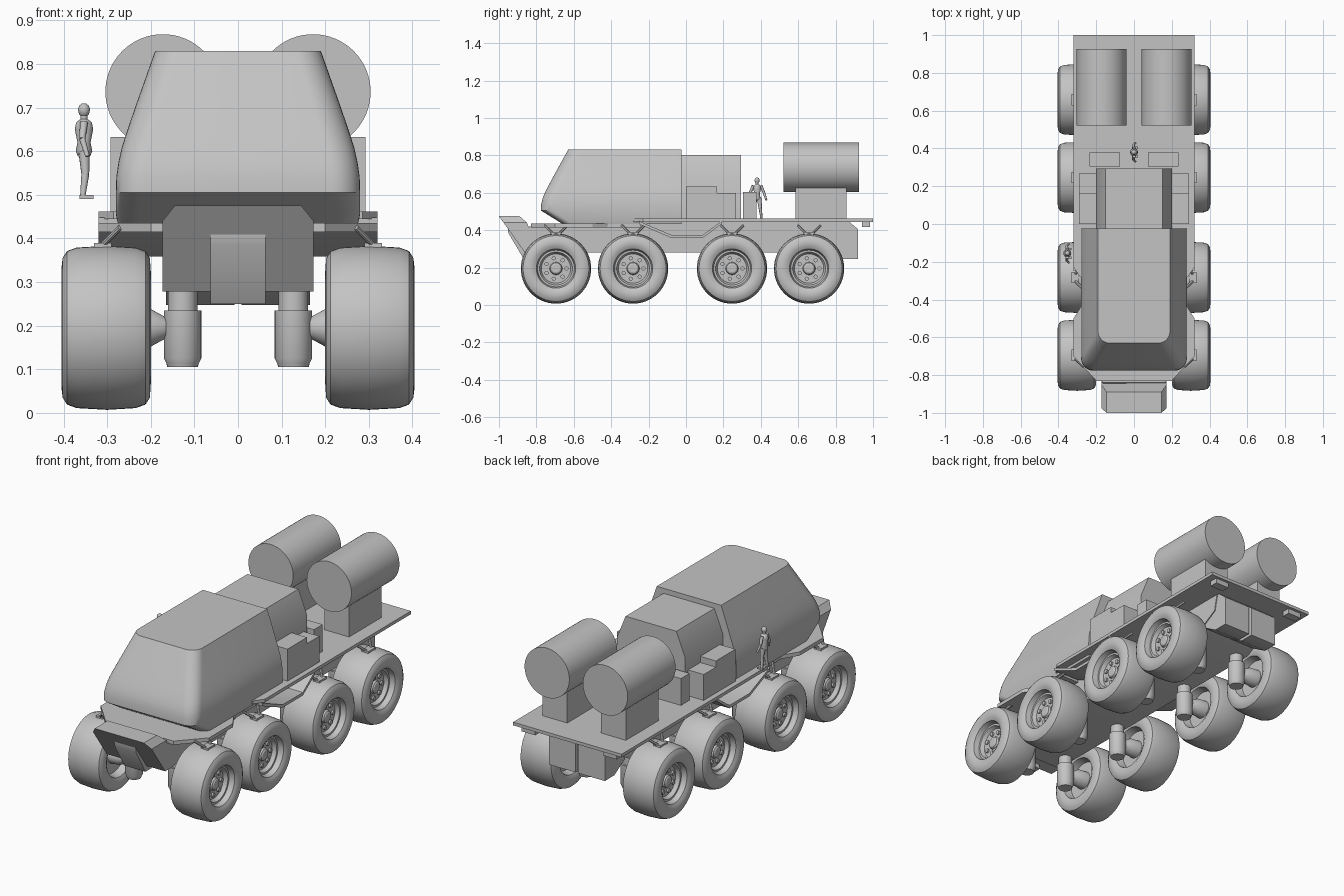
import bpy, bmesh, math
from mathutils import Vector

cube = bpy.data.objects.get("Cube")
if cube:
    bpy.data.objects.remove(cube, do_unlink=True)

GREY = (0.55, 0.55, 0.55, 1)
mat = bpy.data.materials.new("plain grey")
mat.use_nodes = True
mat.diffuse_color = GREY
mat.node_tree.nodes["Principled BSDF"].inputs["Base Color"].default_value = GREY

SIDES = (-1, 1)
WHEEL_Y = (-0.695, -0.283, 0.246, 0.658)
WHEEL_Z = 0.195


def finish(name, bm, angle=32):
    bmesh.ops.recalc_face_normals(bm, faces=bm.faces)
    mesh = bpy.data.meshes.new(name)
    bm.to_mesh(mesh)
    bm.free()
    mesh.materials.append(mat)
    mesh.shade_smooth()
    mesh.set_sharp_from_angle(angle=math.radians(angle))
    ob = bpy.data.objects.new(name, mesh)
    bpy.context.collection.objects.link(ob)
    return ob


def loft(bm, rings):
    """Join matching rings of points and cap both ends."""
    loops = [[bm.verts.new(p) for p in ring] for ring in rings]
    n = len(loops[0])
    for a, b in zip(loops, loops[1:]):
        for i in range(n):
            j = (i + 1) % n
            bm.faces.new((a[i], a[j], b[j], b[i]))
    bm.faces.new(loops[0])
    bm.faces.new(loops[-1])


def box(bm, x, y, z):
    loft(bm, [[(x[0], y[0], h), (x[1], y[0], h), (x[1], y[1], h), (x[0], y[1], h)] for h in z])


def side_prism(bm, profile, x0, x1):
    """Extrude a (y, z) outline across x."""
    loft(bm, [[(x, y, z) for y, z in profile] for x in (x0, x1)])


def plan_prism(bm, half, z0, z1):
    """Extrude a plan outline, given for one side, up z."""
    full = half + [(-x, y) for x, y in reversed(half)]
    loft(bm, [[(x, y, z) for x, y in full] for z in (z0, z1)])


def lathe(bm, profile, origin, axis, seg=32):
    """Revolve (height, radius) points around an axis."""
    q = Vector((0, 0, 1)).rotation_difference(Vector(axis))
    turns = [2 * math.pi * i / seg for i in range(seg)]
    loft(bm, [[Vector(origin) + q @ Vector((r * math.cos(t), r * math.sin(t), h)) for t in turns]
              for h, r in profile])


def tube(bm, p, q, r0, r1=None, seg=12):
    d = Vector(q) - Vector(p)
    lathe(bm, [(0, r0), (d.length, r0 if r1 is None else r1)], p, d.normalized(), seg)


# Wheels: tyre, dished rim, inner hub and bolts in one revolved shape
WHEEL = [(.36, .022), (.355, .03), (.345, .034), (.345, .078), (.365, .088), (.365, .098),
         (.393, .105), (.4, .118), (.405, .135), (.402, .16), (.392, .176), (.37, .184),
         (.3, .188), (.235, .184), (.212, .176), (.202, .16), (.2, .13), (.21, .11),
         (.25, .1), (.25, .047), (.2, .043), (.165, .024)]
for s in SIDES:
    for i, y in enumerate(WHEEL_Y):
        label = ("right" if s < 0 else "left") + "_" + str(i + 1)
        bm = bmesh.new()
        lathe(bm, WHEEL, (0, y, WHEEL_Z), (s, 0, 0), 56)
        for k in range(7):
            t = 2 * math.pi * k / 7
            by, bz = y + .056 * math.cos(t), WHEEL_Z + .056 * math.sin(t)
            tube(bm, (s * .34, by, bz), (s * .354, by, bz), .011)
        finish("wheel_" + label, bm)

        # Vertical suspension strut beside each wheel
        bm = bmesh.new()
        lathe(bm, [(.105, .035), (.113, .037), (.125, .043), (.235, .043), (.235, .034), (.3, .034)],
              (s * .127, y, 0), (0, 0, 1))
        finish("suspension_" + label, bm)

        # Small bracket and stays above the tyre
        bm = bmesh.new()
        box(bm, (s * .29, s * .33), (y - .03, y + .03), (.375, .39))
        for d in SIDES:
            tube(bm, (s * .31, y + d * .02, .385), (s * .27, y + d * .06, .425), .007, seg=8)
        finish("wheel_bracket_" + label, bm)

# Chassis hull
bm = bmesh.new()
side_prism(bm, [(-.86, .28), (.7, .28), (.84, .36), (.86, .45), (-.2, .45), (-.28, .42), (-.84, .42)], -.17, .17)
finish("chassis_hull", bm)

# Front and rear decks
bm = bmesh.new()
plan_prism(bm, [(.2, -.83), (.32, -.7), (.32, -.5), (.27, -.42), (.27, -.24)], .415, .435)
finish("front_deck", bm)
bm = bmesh.new()
plan_prism(bm, [(.285, -.28), (.32, -.23), (.32, 1)], .445, .462)
finish("rear_deck", bm)

# Bent side trays between the middle wheels
for s in SIDES:
    bm = bmesh.new()
    upper = [(-.25, .448), (-.08, .375), (.09, .375), (.19, .448)]
    lower = [(y, z - .016) for y, z in reversed(upper)]
    side_prism(bm, upper + lower, s * .17, s * .32)
    finish("side_tray", bm)

# Rear boxes and lamps under the deck
for s in SIDES:
    bm = bmesh.new()
    side_prism(bm, [(.75, .3), (.84, .247), (.92, .247), (.92, .405), (.87, .447), (.75, .447)], s * .008, s * .165)
    finish("rear_box", bm)
    bm = bmesh.new()
    box(bm, (s * .2, s * .28), (.94, .985), (.418, .446))
    finish("rear_lamp", bm)

# Front bumper wedge with centre panel
bm = bmesh.new()
edge = [(.145, .475, -1, -.89), (.173, .44, -.975, -.85), (.173, .278, -.86, -.79)]
rings = []
for face in (2, 3):
    half = [(e[0], e[face], e[1]) for e in edge]
    rings.append(half + [(-x, y, z) for x, y, z in reversed(half)])
loft(bm, rings)
finish("front_bumper", bm, 15)
bm = bmesh.new()
side_prism(bm, [(-.953, .41), (-.95, .385), (-.87, .25), (-.82, .25), (-.85, .41)], -.063, .063)
finish("bumper_panel", bm)

# Cab: stacked outlines with rounded front corners
def cab_outline(z, front, half, radius):
    arc = [math.pi / 2 * i / 8 for i in range(9)]
    side = [(half - radius + radius * math.sin(a), front + radius - radius * math.cos(a)) for a in arc]
    side.append((half, -.025))
    return [(x, y, z) for x, y in side] + [(-x, y, z) for x, y in reversed(side)]

bm = bmesh.new()
loft(bm, [cab_outline(*row) for row in (
    (.433, -.66, .275, .05), (.455, -.695, .28, .055), (.505, -.776, .28, .065), (.54, -.774, .279, .065),
    (.575, -.765, .274, .065), (.61, -.75, .266, .065), (.65, -.729, .253, .065), (.7, -.702, .236, .065),
    (.83, -.63, .19, .06))])
finish("cab", bm, 28)

# Rear cabin with sloping shoulders
bm = bmesh.new()
shape = [(.2, .45), (.2, .68), (.15, .803)]
shape += [(-x, z) for x, z in reversed(shape)]
loft(bm, [[(x, y, z) for x, z in shape] for y in (-.03, .295)])
finish("rear_cabin", bm)

# Storage boxes, tank stands and tanks
for s in SIDES:
    for x0, x1, y0, y1, top in ((.19, .292, 0, .165, .633), (.19, .292, .165, .268, .6), (.075, .235, .305, .378, .605)):
        bm = bmesh.new()
        box(bm, (s * x0, s * x1), (y0, y1), (.45, top))
        finish("storage_box", bm)
    bm = bmesh.new()
    box(bm, (s * .1, s * .246), (.585, .858), (.45, .66))
    finish("tank_stand", bm)
    bm = bmesh.new()
    tube(bm, (s * .172, .522, .736), (s * .172, .926, .736), .132, seg=64)
    finish("tank", bm)


# Standing figures facing +x
def figure(name, x, y, z):
    bm = bmesh.new()
    lathe(bm, [(.19, .006), (.194, .011), (.205, .014), (.214, .011), (.219, .005)], (x, y, z), (0, 0, 1), 12)
    tube(bm, (x, y, z + .175), (x, y, z + .195), .008)
    lathe(bm, [(.098, .014), (.11, .019), (.13, .015), (.16, .021), (.176, .018), (.184, .008)],
          (x, y, z), (0, 0, 1), 14)
    for d in SIDES:
        hip, knee, foot = (x, y + d * .011, z + .11), (x + .003, y + d * .017, z + .057), (x - .003, y + d * .023, z + .006)
        tube(bm, hip, knee, .013, .009)
        tube(bm, knee, foot, .009, .006)
        box(bm, (x - .01, x + .022), (foot[1] - .006, foot[1] + .006), (z, z + .009))
        shoulder, elbow, hand = (x, y + d * .02, z + .176), (x - .004, y + d * .037, z + .138), (x + .008, y + d * .05, z + .098)
        tube(bm, shoulder, elbow, .009, .007)
        tube(bm, elbow, hand, .007, .005)
    finish(name, bm, 50)

figure("figure_on_deck", 0, .38, .462)
figure("figure_beside_cab", -.353, -.155, .49)
